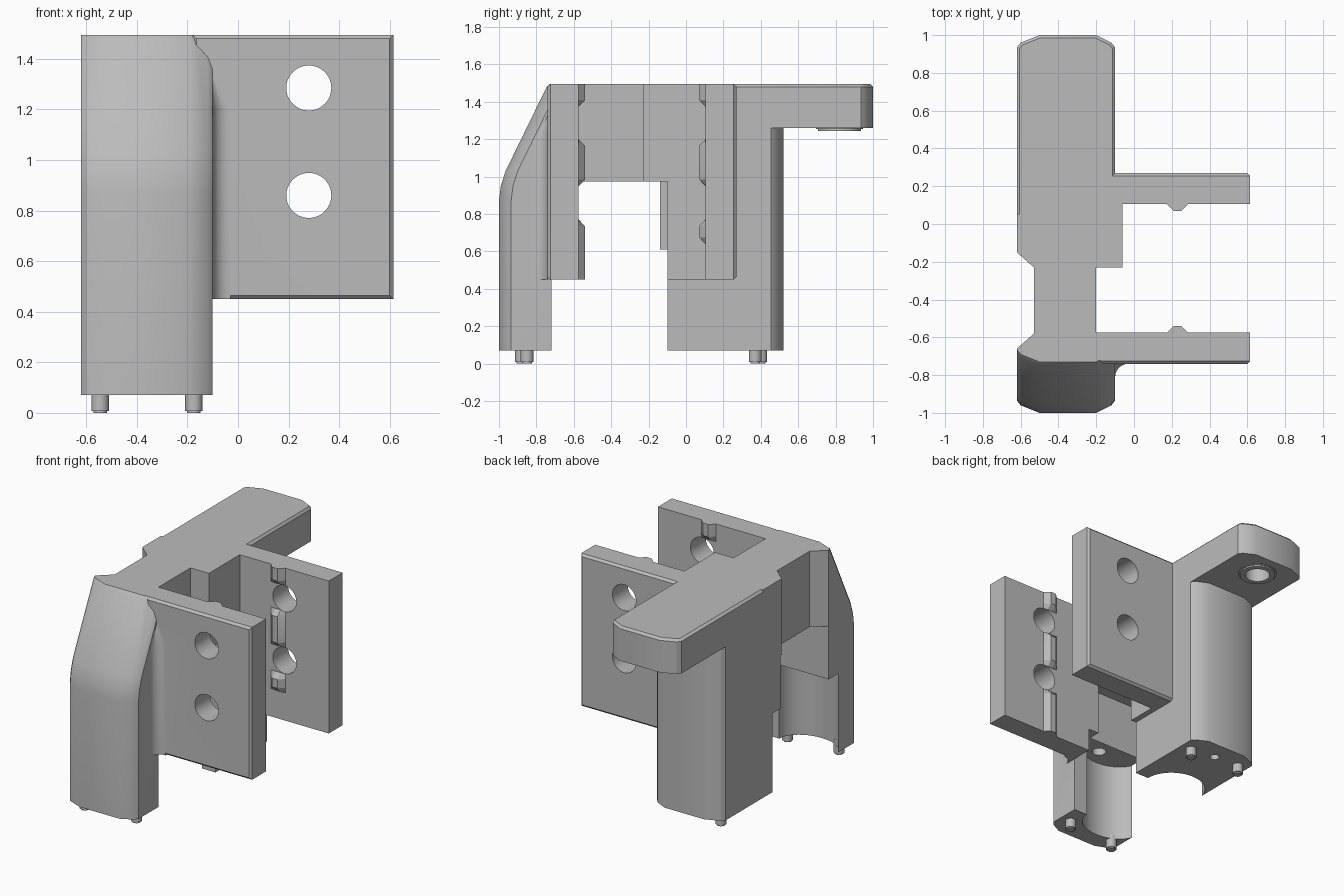
import bpy, bmesh, math
from mathutils import Matrix

cube = bpy.data.objects.get("Cube")
if cube:
    bpy.data.objects.remove(cube, do_unlink=True)

grey = bpy.data.materials.new("light grey")
grey.use_nodes = True
grey.diffuse_color = (0.5, 0.5, 0.5, 1)
grey.node_tree.nodes["Principled BSDF"].inputs["Base Color"].default_value = (0.5, 0.5, 0.5, 1)

TOP, FOOT, PLATE_LOW, BRIDGE_LOW, CEILING = 1.495, 0.07, 0.45, 0.975, 0.61
LEFT, RIGHT, END = -0.62, -0.10, 0.615


def finish(name, bm):
    bmesh.ops.recalc_face_normals(bm, faces=bm.faces)
    mesh = bpy.data.meshes.new(name)
    bm.to_mesh(mesh)
    bm.free()
    mesh.materials.append(grey)
    ob = bpy.data.objects.new(name, mesh)
    bpy.context.scene.collection.objects.link(ob)
    return ob


def loft(name, levels, bevel_rule=None, width=0.015):
    """Stack of outlines, each (z, points), closed with end caps."""
    bm = bmesh.new()
    rings = [[bm.verts.new((x, y, z)) for x, y in pts] for z, pts in levels]
    n = len(rings[0])
    bm.faces.new(rings[0])
    bm.faces.new(rings[-1])
    for a, b in zip(rings, rings[1:]):
        for i in range(n):
            j = (i + 1) % n
            bm.faces.new((a[i], a[j], b[j], b[i]))
    bmesh.ops.recalc_face_normals(bm, faces=bm.faces)
    if bevel_rule:
        edges = [e for e in bm.edges if all(bevel_rule(v.co) for v in e.verts)]
        bmesh.ops.bevel(bm, geom=edges, offset=width, segments=1, affect='EDGES')
    return finish(name, bm)


def box(name, x, y, z, rule=None, width=0.015):
    pts = [(x[0], y[0]), (x[1], y[0]), (x[1], y[1]), (x[0], y[1])]
    return loft(name, [(z[0], pts), (z[1], pts)], rule, width)


def rod(name, at, radius, depth, axis='Z', stretch=1.0, bevel=0):
    bm = bmesh.new()
    bmesh.ops.create_cone(bm, cap_ends=True, segments=48, radius1=radius,
                          radius2=radius, depth=depth)
    if bevel:
        rim = [e for e in bm.edges if all(v.co.z < 0 for v in e.verts)]
        bmesh.ops.bevel(bm, geom=rim, offset=bevel, segments=2, affect='EDGES')
    turn = Matrix.Rotation(math.pi / 2, 4, 'X') if axis == 'Y' else Matrix.Diagonal((1, stretch, 1, 1))
    bm.transform(Matrix.Translation(at) @ turn)
    return finish(name, bm)


def combine(base, other, operation):
    mod = base.modifiers.new(operation.lower(), 'BOOLEAN')
    mod.object, mod.operation, mod.solver = other, operation, 'EXACT'
    bpy.context.view_layer.objects.active = base
    bpy.ops.object.modifier_apply(modifier=mod.name)
    bpy.data.objects.remove(other, do_unlink=True)


def rounded(back, tip):
    """Column outline whose far end at y = tip has softened corners."""
    s = 1 if tip > back else -1
    return [(LEFT, back), (LEFT, tip - s * 0.065), (-0.6, tip - s * 0.04), (-0.5, tip),
            (-0.2, tip), (-0.12, tip - s * 0.04), (RIGHT, tip - s * 0.065), (RIGHT, back)]


# Rear column and overhanging arm
body = loft("bracket_body", [(z, rounded(-0.14, 0.52)) for z in (FOOT, 1.3)])
arm = loft("arm", [(z, rounded(-0.14, 1.0)) for z in (1.26, TOP)],
           lambda c: c.z > 1.4)

# Front leg with sloping upper front
slope = ((FOOT, -1), (0.87, -1), (0.95, -0.99), (1.03, -0.965), (TOP - 0.015, -0.745), (TOP, -0.73))
leg = loft("front_leg", [(z, rounded(-0.66, f)) for z, f in slope])

# Waisted bridge between leg and column
bridge_outline = [(LEFT, 0.05), (LEFT, -0.15), (-0.53, -0.23), (-0.53, -0.58), (LEFT, -0.66),
                  (-0.58, -0.69), (-0.15, -0.69), (-0.15, -0.575), (-0.2, -0.575),
                  (-0.2, -0.23), (-0.06, -0.23), (-0.06, 0.12), (-0.2, 0.12)]
bridge = loft("bridge", [(z, bridge_outline) for z in (BRIDGE_LOW, TOP)])
shoulder = box("shoulder", (-0.3, -0.06), (-0.10, 0.12), (PLATE_LOW, TOP))

# Two side plates, chamfered on their outer faces
front_plate = box("front_plate", (-0.18, END), (-0.74, -0.575), (PLATE_LOW, TOP),
                  lambda c: c.y < -0.7)
rear_plate = box("rear_plate", (-0.18, END), (0.105, 0.27), (PLATE_LOW, TOP),
                 lambda c: c.y > 0.2)

# Concave fillet between front leg and plate
arc = [(-0.03 - 0.07 * math.sin(a), -0.81 + 0.07 * math.cos(a))
       for a in [k * math.pi / 12 for k in range(7)]]
fillet_full = [(-0.03, -0.72), *arc, (-0.13, -0.81), (-0.13, -0.72)]
fillet_thin = [(-0.11 + 0.1 * (x + 0.11), -0.735 + 0.1 * (y + 0.735)) for x, y in fillet_full]
fillet = loft("fillet", [(PLATE_LOW, fillet_full), (1.2, fillet_full), (1.36, fillet_thin)])

for part in (arm, leg, bridge, shoulder, front_plate, rear_plate, fillet):
    combine(body, part, 'UNION')


# Locating ribs on the inner faces of the plates
def rib(wall, s, low, high):
    def outline(h):
        return [(0.175, wall - s * 0.01), (0.175, wall), (0.21, wall + s * h),
                (0.25, wall + s * h), (0.285, wall), (0.285, wall - s * 0.01)]
    levels = [(low, outline(0.035 if low == PLATE_LOW else 0.002))]
    if low != PLATE_LOW:
        levels.append((low + 0.035, outline(0.035)))
    if high != TOP:
        levels.append((high - 0.035, outline(0.035)))
    levels.append((high, outline(0.035 if high == TOP else 0.002)))
    combine(body, loft("rib", levels), 'UNION')


for low, high in ((PLATE_LOW, 0.77), (0.95, 1.2), (1.375, TOP)):
    rib(-0.575, 1, low, high)
    rib(0.105, -1, max(low, 0.64), high)

# Boss under the arm
combine(body, rod("boss", (-0.36, 0.82, 1.26), 0.125, 0.03, bevel=0.01), 'UNION')

# Openings: bolt holes, lower gap, round pockets and screw holes
MID = (CEILING + FOOT) / 2 - 0.05
cutters = [rod("bolt_hole", (0.28, -0.2, z), 0.089, 1.4, 'Y') for z in (1.285, 0.86)]
cutters += [
    box("lower_gap", (-0.8, -0.04), (-0.72, -0.10), (0, PLATE_LOW - 0.001)),
    box("upper_gap", (-0.8, -0.1), (-0.72, -0.10), (0.3, CEILING)),
    rod("rear_pocket", (-0.415, -0.10, CEILING / 2), 0.212, CEILING, stretch=0.95),
    rod("front_pocket", (-0.415, -0.72, CEILING / 2), 0.212, CEILING, stretch=0.75),
    rod("ceiling_hole", (-0.34, -0.76, CEILING), 0.045, 0.2),
    rod("arm_hole", (-0.36, 0.82, 1.25), 0.08, 0.3),
    rod("foot_hole", (-0.36, 0.385, FOOT), 0.03, 0.1),
]
for cutter in cutters:
    combine(body, cutter, 'DIFFERENCE')

# Locating pins under both feet
pins = [rod("pin", (x, y, 0.05), 0.034, 0.1, bevel=0.008)
        for x, y in ((-0.545, -0.88), (-0.175, -0.85), (-0.545, 0.4), (-0.175, 0.37))]

# Smooth the rounded faces, keep the edges crisp
for ob in [body, *pins]:
    bpy.ops.object.select_all(action='DESELECT')
    ob.select_set(True)
    bpy.context.view_layer.objects.active = ob
    bpy.ops.object.shade_smooth_by_angle(angle=math.radians(28))
